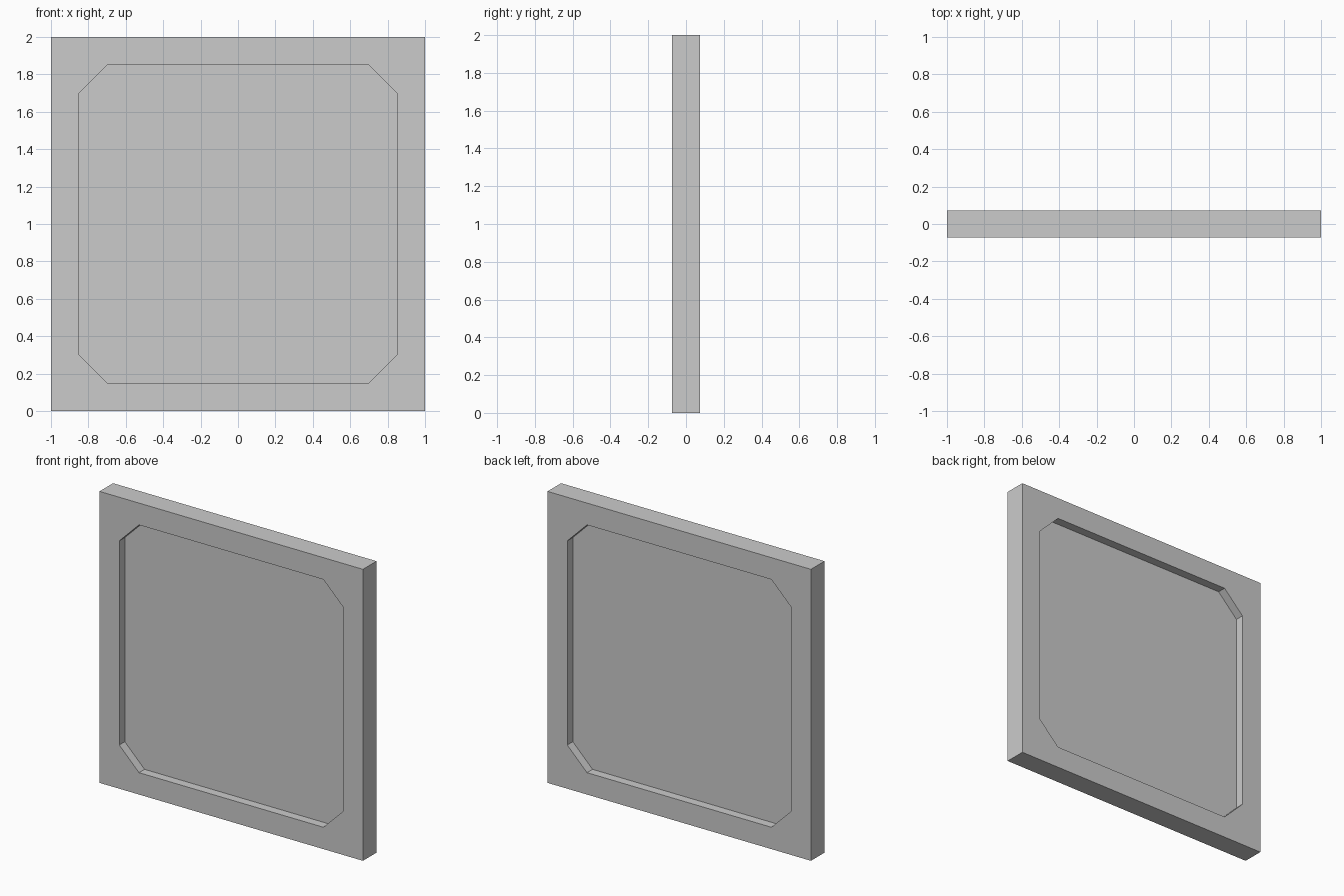
import bpy, bmesh
from mathutils import Matrix

if "Cube" in bpy.data.objects:
    bpy.data.objects.remove(bpy.data.objects["Cube"])

HALF_T = 0.0735   # half thickness of the slab
DEPTH = 0.06      # depth of each recess


def box(name, size, centre, corner_cut=0.0):
    """Box whose four depth-wise edges can be chamfered."""
    bm = bmesh.new()
    bmesh.ops.create_cube(bm, size=1.0,
                          matrix=Matrix.Translation(centre) @ Matrix.Diagonal((*size, 1)))
    if corner_cut:
        edges = [e for e in bm.edges
                 if abs(e.verts[0].co.y - e.verts[1].co.y) > 1e-4]
        bmesh.ops.bevel(bm, geom=edges, offset=corner_cut, offset_type='OFFSET',
                        segments=1, affect='EDGES', profile=0.5)
    mesh = bpy.data.meshes.new(name)
    bm.to_mesh(mesh)
    bm.free()
    obj = bpy.data.objects.new(name, mesh)
    bpy.context.collection.objects.link(obj)
    return obj


# Square slab
panel = box("wall_panel", (2, 2 * HALF_T, 2), (0, 0, 1))

# Octagonal recess on front and back
for side, label in ((-1, "front"), (1, "back")):
    cutter = box(label + "_recess_cutter", (1.7, 2 * DEPTH, 1.7),
                 (0, side * HALF_T, 1), corner_cut=0.15)
    mod = panel.modifiers.new(label + "_recess", 'BOOLEAN')
    mod.operation = 'DIFFERENCE'
    mod.solver = 'EXACT'
    mod.object = cutter
    bpy.context.view_layer.objects.active = panel
    bpy.ops.object.modifier_apply(modifier=mod.name)
    bpy.data.objects.remove(cutter)
